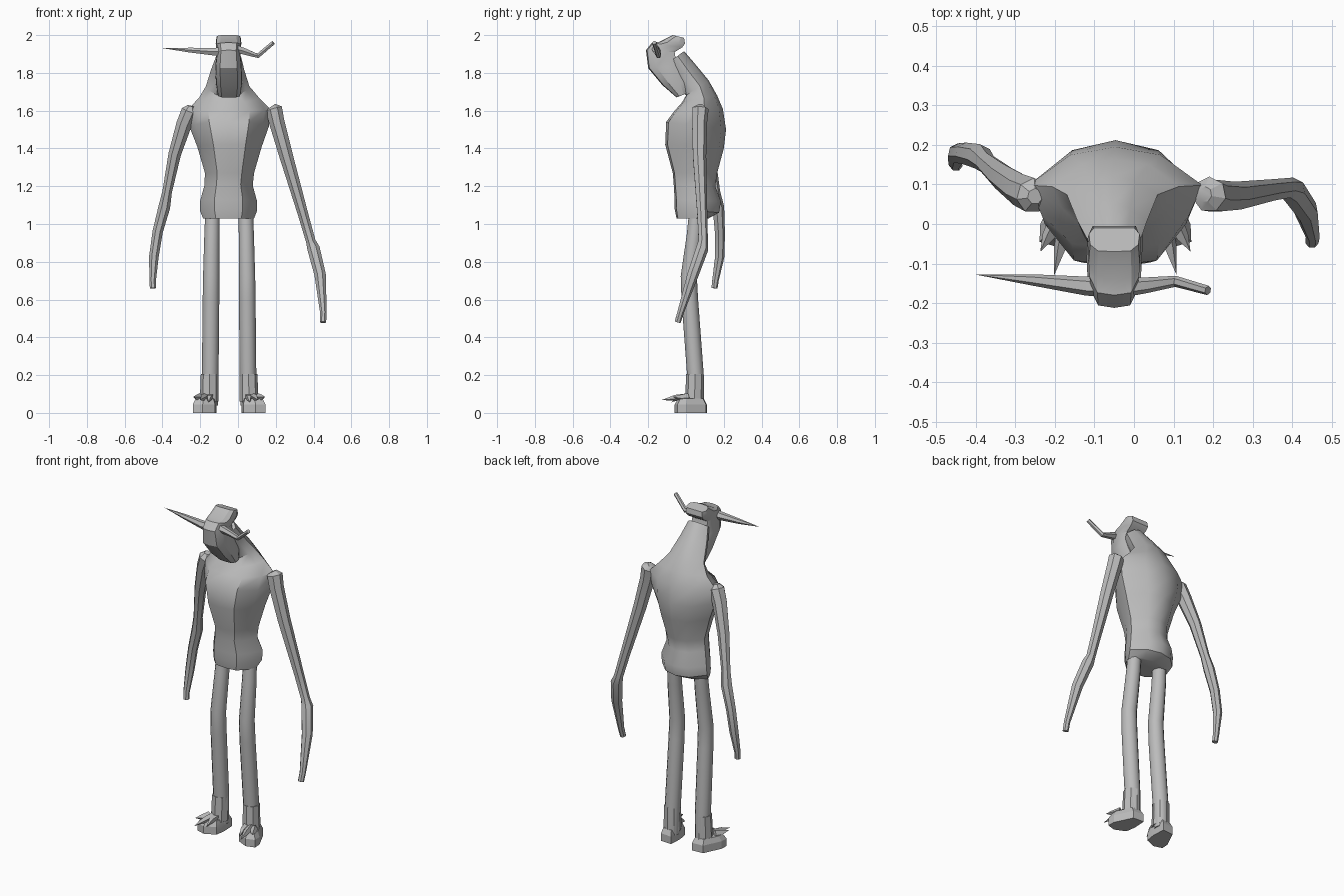
import bpy, bmesh, math
from mathutils import Vector

GREY = bpy.data.materials.new("plain grey")
GREY.diffuse_color = (0.5, 0.5, 0.5, 1)
MID = -0.047  # the body's centre line in x


def make(name, rings, tip=None, angle=30):
    """Skin a list of equal-length point rings, capped at both ends."""
    bm = bmesh.new()
    vr = [[bm.verts.new(p) for p in r] for r in rings]
    n = len(vr[0])
    for a, b in zip(vr, vr[1:]):
        for i in range(n):
            j = (i + 1) % n
            bm.faces.new((a[i], a[j], b[j], b[i]))
    bm.faces.new(vr[0])
    if tip is None:
        bm.faces.new(vr[-1])
    else:
        t = bm.verts.new(tip)
        for i in range(n):
            bm.faces.new((vr[-1][i], vr[-1][(i + 1) % n], t))
    bmesh.ops.recalc_face_normals(bm, faces=bm.faces)
    me = bpy.data.meshes.new(name)
    bm.to_mesh(me)
    bm.free()
    ob = bpy.data.objects.new(name, me)
    bpy.context.collection.objects.link(ob)
    me.materials.append(GREY)
    bpy.ops.object.select_all(action='DESELECT')
    ob.select_set(True)
    bpy.context.view_layer.objects.active = ob
    bpy.ops.object.shade_smooth_by_angle(angle=math.radians(angle))
    return ob


def tube(name, path, sides, tip=None, angle=30):
    """Tube through (x, y, z, radius) points."""
    pts = [Vector(p[:3]) for p in path]
    rings = []
    for i, p in enumerate(pts):
        d = (pts[min(i + 1, len(pts) - 1)] - pts[max(i - 1, 0)]).normalized()
        ref = Vector((0, 1, 0))
        u = (ref - d * ref.dot(d)).normalized()
        v = d.cross(u)
        rings.append([p + (u * math.cos(a) + v * math.sin(a)) * path[i][3]
                      for a in (2 * math.pi * k / sides for k in range(sides))])
    return make(name, rings, tip, angle)


def loft(name, section, rows, angle):
    """Rows: front y, front z, back y, back z, centre x, half width."""
    return make(name, [[(cx + x * hw, yf + (yb - yf) * t, zf + (zb - zf) * t)
                        for x, t in section]
                       for yf, zf, yb, zb, cx, hw in rows], None, angle)


def both_sides(half):
    """Complete a half section whose ends lie on the centre line."""
    return half + [(-x, t) for x, t in reversed(half[1:-1])]


# Torso and stooping neck
body = both_sides([(0, 0), (0.5, 0.04), (0.85, 0.33), (1, 0.62), (0.52, 0.92), (0, 1)])
loft("torso", body, [
    (-0.05, 1.03, 0.12, 1.03, -0.05, 0.135),
    (-0.06, 1.08, 0.175, 1.06, -0.05, 0.15),
    (-0.06, 1.13, 0.185, 1.12, -0.05, 0.15),
    (-0.065, 1.21, 0.155, 1.20, -0.05, 0.128),
    (-0.07, 1.27, 0.165, 1.27, -0.045, 0.13),
    (-0.11, 1.42, 0.20, 1.40, -0.045, 0.17),
    (-0.105, 1.54, 0.212, 1.50, -0.047, 0.21),
    (-0.06, 1.60, 0.195, 1.61, -0.047, 0.22),
    (-0.02, 1.645, 0.165, 1.68, -0.047, 0.16),
    (0.0, 1.68, 0.12, 1.76, -0.055, 0.115),
    (-0.06, 1.77, 0.05, 1.845, -0.055, 0.088),
    (-0.10, 1.85, -0.01, 1.915, -0.05, 0.065)], 35)

# Long jawed head with a raised crest
skull = both_sides([(0, 0), (0.65, 0.04), (0.95, 0.3), (1, 0.75), (0.8, 1), (0, 1)])
loft("head", skull, [
    (-0.05, 1.67, 0.0, 1.69, -0.047, 0.06),
    (-0.125, 1.735, 0.0, 1.75, -0.047, 0.07),
    (-0.2, 1.825, -0.05, 1.84, -0.05, 0.07),
    (-0.212, 1.92, -0.06, 1.91, -0.05, 0.062),
    (-0.18, 1.96, -0.02, 1.935, -0.05, 0.066),
    (-0.14, 1.965, -0.005, 1.955, -0.05, 0.068),
    (-0.07, 2.0, -0.01, 1.985, -0.05, 0.064)], 30)

# Horns: one long and straight, one short and bent
tube("long_horn", [(-0.06, -0.16, 1.915, 0.026), (-0.12, -0.157, 1.912, 0.024),
                   (-0.26, -0.141, 1.921, 0.014)], 6, (-0.40, -0.128, 1.931))
tube("bent_horn", [(-0.02, -0.16, 1.93, 0.024), (0.03, -0.155, 1.915, 0.02),
                   (0.105, -0.145, 1.89, 0.014), (0.187, -0.168, 1.96, 0.012)], 6)

# Arms hang unevenly
tube("left_arm", [(0.18, 0.075, 1.625, 0.02), (0.19, 0.075, 1.61, 0.045),
                  (0.205, 0.07, 1.54, 0.042), (0.255, 0.07, 1.36, 0.037),
                  (0.345, 0.085, 1.05, 0.028), (0.385, 0.09, 0.91, 0.026),
                  (0.40, 0.085, 0.87, 0.034), (0.435, 0.035, 0.73, 0.031),
                  (0.452, -0.03, 0.53, 0.018), (0.45, -0.045, 0.48, 0.017)], 7)
tube("right_arm", [(-0.25, 0.07, 1.625, 0.02), (-0.255, 0.072, 1.60, 0.045),
                   (-0.285, 0.085, 1.53, 0.042), (-0.335, 0.12, 1.37, 0.034),
                   (-0.375, 0.155, 1.17, 0.026), (-0.39, 0.17, 1.09, 0.032),
                   (-0.425, 0.178, 0.96, 0.028), (-0.445, 0.178, 0.83, 0.026),
                   (-0.452, 0.155, 0.70, 0.018), (-0.45, 0.15, 0.66, 0.017)], 7)

# Legs, cuffs, feet and claws, built once per side
for side, s in (("right", -1), ("left", 1)):
    def sx(x):
        return MID + s * x
    tube(side + "_leg", [(sx(0.088), 0.055, 1.07, 0.038), (sx(0.091), 0.045, 0.95, 0.04),
                         (sx(0.095), 0.015, 0.72, 0.043), (sx(0.096), 0.02, 0.6, 0.044),
                         (sx(0.1), 0.05, 0.2, 0.044), (sx(0.1), 0.055, 0.04, 0.04)], 12, None, 50)
    tube(side + "_cuff", [(sx(0.103), 0.048, 0.205, 0.047), (sx(0.105), 0.045, 0.06, 0.05)], 8)
    # Foot narrows at the heel and splays outwards at the front
    sole = [(0.07, 0.11), (0.14, 0.105), (0.19, 0.0), (0.192, -0.045),
            (0.14, -0.06), (0.075, -0.03), (0.066, 0.03)]
    top = [(0.115 + (x - 0.115) * 0.8, 0.03 + (y - 0.03) * 0.8) for x, y in sole]
    make(side + "_foot", [[(sx(x), y, 0.0) for x, y in sole],
                          [(sx(x), y, 0.045) for x, y in sole],
                          [(sx(x), y, 0.075) for x, y in top]], None, 20)
    for k, (x0, x1, y1, z1) in enumerate([(0.15, 0.19, -0.07, 0.085),
                                          (0.125, 0.155, -0.13, 0.068),
                                          (0.10, 0.11, -0.08, 0.055)]):
        tube(f"{side}_claw_{k + 1}", [(sx(x0), 0.01, 0.085, 0.02),
                                      (sx((x0 + x1) / 2), y1 * 0.45, 0.08, 0.016)],
             4, (sx(x1), y1, z1))
